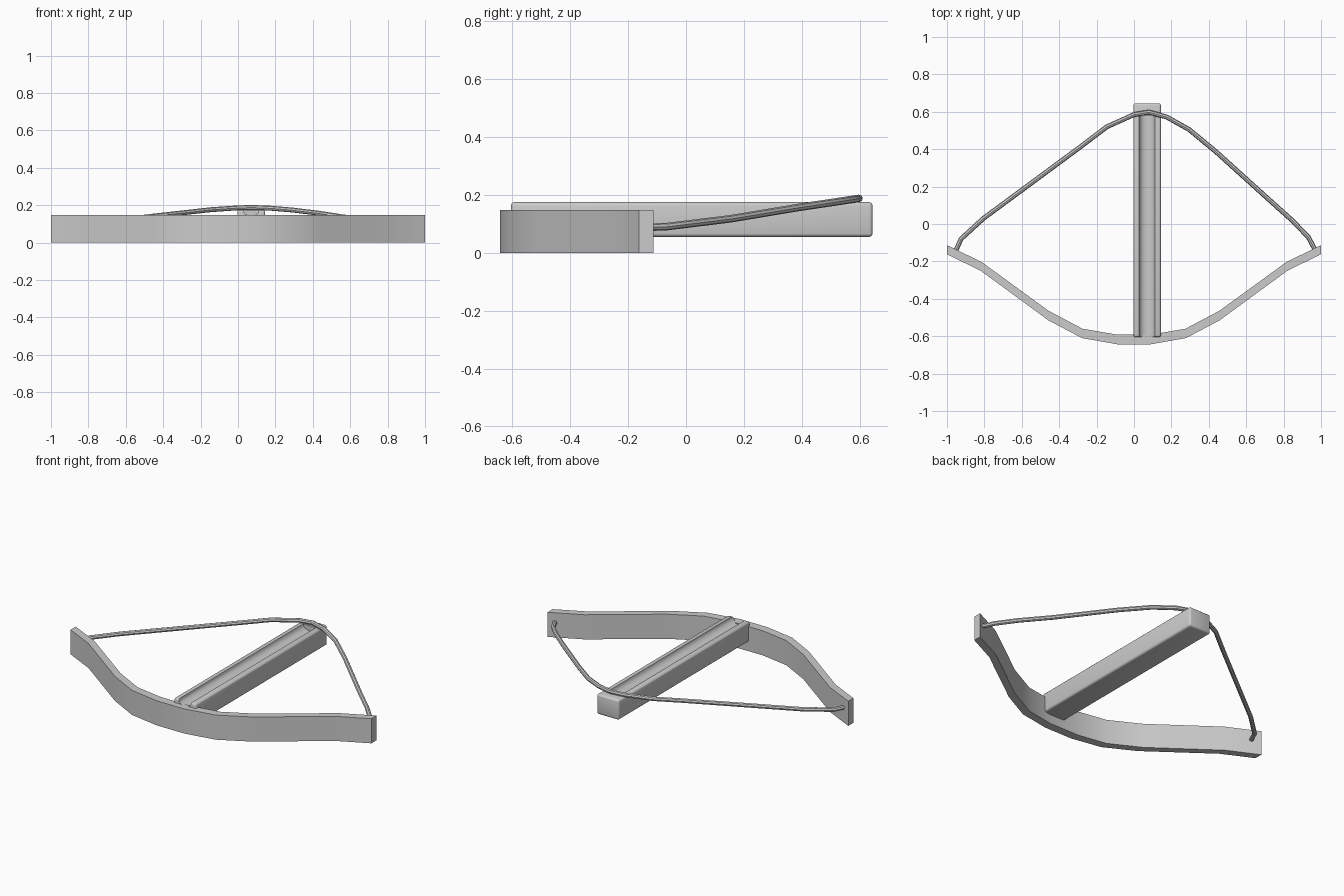
import bpy, bmesh, math

if "Cube" in bpy.data.objects:
    bpy.data.objects.remove(bpy.data.objects["Cube"])


def smooth(obj):
    bpy.ops.object.select_all(action='DESELECT')
    obj.select_set(True)
    bpy.context.view_layer.objects.active = obj
    bpy.ops.object.shade_smooth_by_angle(angle=math.radians(35))


def prism(name, pts, direction):
    """Extrude a closed outline of 3D points along a direction."""
    bm = bmesh.new()
    face = bm.faces.new([bm.verts.new(p) for p in pts])
    ext = bmesh.ops.extrude_face_region(bm, geom=[face])
    moved = [v for v in ext['geom'] if isinstance(v, bmesh.types.BMVert)]
    bmesh.ops.translate(bm, vec=direction, verts=moved)
    bmesh.ops.recalc_face_normals(bm, faces=bm.faces)
    me = bpy.data.meshes.new(name)
    bm.to_mesh(me)
    bm.free()
    obj = bpy.data.objects.new(name, me)
    bpy.context.collection.objects.link(obj)
    return obj


def apply_all(obj):
    bpy.context.view_layer.objects.active = obj
    for m in list(obj.modifiers):
        bpy.ops.object.modifier_apply(modifier=m.name)


# Bow limb: mirrored outline seen from above
back = [(0.10, -0.59), (0.275, -0.56), (0.455, -0.465), (0.815, -0.203), (1.0, -0.113)]
front = [(0.09, -0.643), (0.278, -0.61), (0.458, -0.515), (0.82, -0.25), (1.0, -0.162)]
right = front + back[::-1]
outline = right + [(-x, y) for x, y in right[::-1]]
limb = prism("bow_limb", [(x, y, 0) for x, y in outline], (0, 0, 0.148))
smooth(limb)

# Stock: rounded bar
stock = prism("stock", [(-0.004, -0.605, 0.055), (0.144, -0.605, 0.055),
                        (0.144, -0.605, 0.175), (-0.004, -0.605, 0.175)], (0, 1.25, 0))
bev = stock.modifiers.new("round", 'BEVEL')
bev.width = 0.012
bev.segments = 3
apply_all(stock)

# Bolt groove along the top, stopping short of the rear end
cx, top = 0.07, 0.175
arc = [(cx + 0.042 * math.cos(a), -0.7, top - 0.032 * math.sin(a))
       for a in [math.pi * i / 8 for i in range(9)]]
arc = [(cx + 0.042, -0.7, top + 0.05)] + arc + [(cx - 0.042, -0.7, top + 0.05)]
cutter = prism("groove_cutter", arc, (0, 1.28, 0))
cutter.hide_render = True
cut = stock.modifiers.new("groove", 'BOOLEAN')
cut.operation = 'DIFFERENCE'
cut.solver = 'EXACT'
cut.object = cutter
apply_all(stock)
bpy.data.objects.remove(cutter)
smooth(stock)

# Bowstring: round tube drawn back over the stock
path = [(-0.955, -0.148, 0.088), (-0.925, -0.08, 0.090), (-0.805, 0.03, 0.102),
        (-0.29, 0.41, 0.160), (-0.145, 0.52, 0.176), (0, 0.585, 0.186),
        (0.08, 0.598, 0.188), (0.175, 0.572, 0.184), (0.295, 0.505, 0.174),
        (0.44, 0.385, 0.156), (0.70, 0.15, 0.117), (0.845, 0.02, 0.101),
        (0.932, -0.07, 0.090), (0.972, -0.145, 0.088)]
cu = bpy.data.curves.new("bowstring", 'CURVE')
cu.dimensions = '3D'
cu.bevel_depth = 0.013
cu.bevel_resolution = 2
cu.use_fill_caps = True
sp = cu.splines.new('POLY')
sp.points.add(len(path) - 1)
for p, co in zip(sp.points, path):
    p.co = (*co, 1)
string = bpy.data.objects.new("bowstring", cu)
bpy.context.collection.objects.link(string)
bpy.ops.object.select_all(action='DESELECT')
string.select_set(True)
bpy.context.view_layer.objects.active = string
bpy.ops.object.convert(target='MESH')
smooth(bpy.context.view_layer.objects.active)
